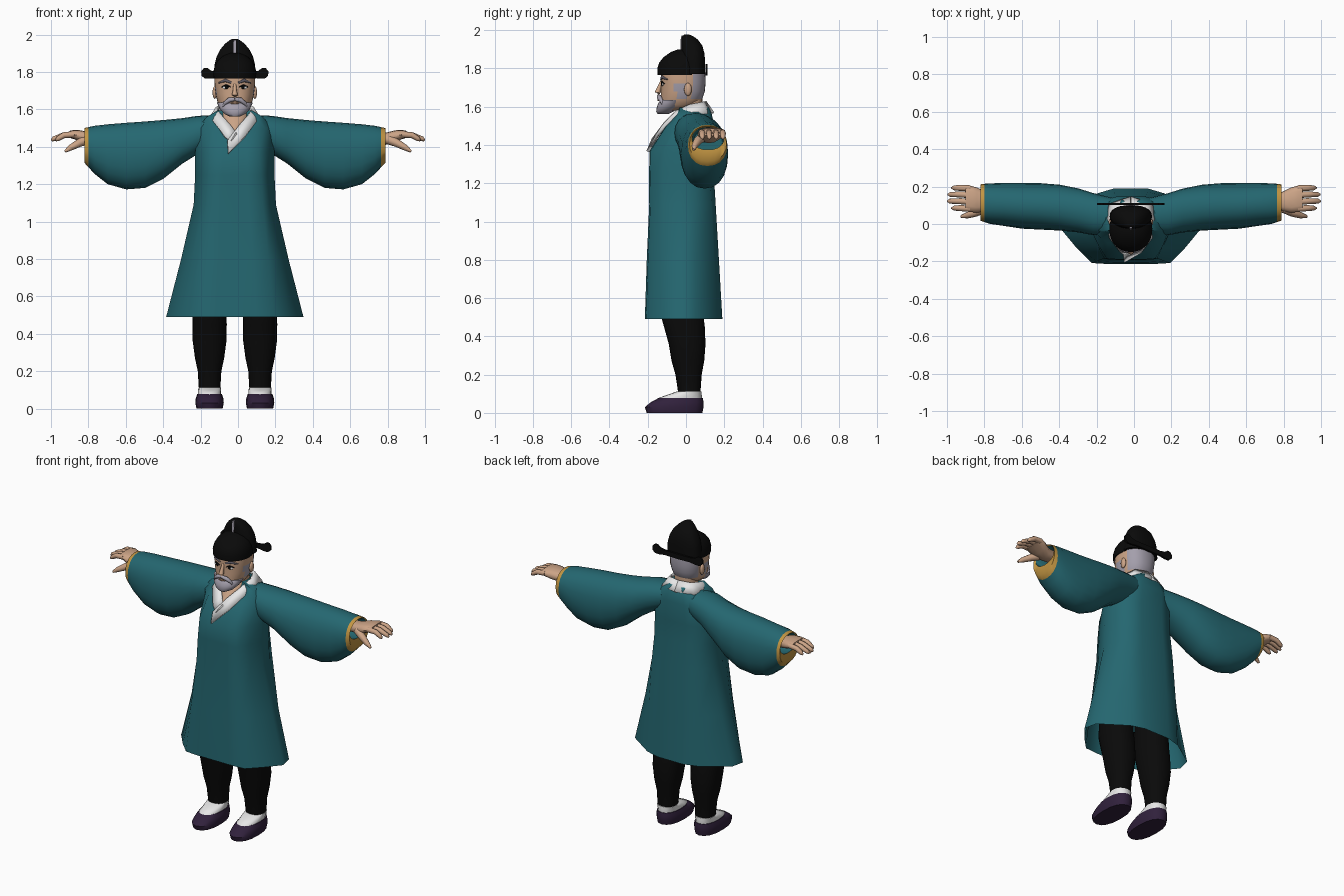
import bpy, bmesh, math
from mathutils import Vector

CX = -0.017  # middle of the body


def mat(name, r, g, b):
    m = bpy.data.materials.new(name)
    m.diffuse_color = (r, g, b, 1)
    return m


TEAL = mat("teal cloth", 0.018, 0.135, 0.163)
BLACK = mat("black cloth", 0.003, 0.003, 0.003)
WHITE = mat("white cloth", 0.8, 0.8, 0.8)
SKIN = mat("skin", 0.6, 0.37, 0.24)
GRAY = mat("gray hair", 0.37, 0.345, 0.41)
PURPLE = mat("purple leather", 0.03, 0.015, 0.045)
GOLD = mat("gold trim", 0.54, 0.3, 0.055)
BROW = mat("dark gray", 0.11, 0.1, 0.125)


def finish(name, bm, mats, rule=None, angle=50):
    bmesh.ops.recalc_face_normals(bm, faces=bm.faces)
    if rule:
        for f in bm.faces:
            f.material_index = rule(f.calc_center_median())
    me = bpy.data.meshes.new(name)
    bm.to_mesh(me)
    bm.free()
    for m in mats:
        me.materials.append(m)
    ob = bpy.data.objects.new(name, me)
    bpy.context.collection.objects.link(ob)
    bpy.context.view_layer.objects.active = ob
    ob.select_set(True)
    bpy.ops.object.shade_smooth_by_angle(angle=math.radians(angle))
    ob.select_set(False)
    return ob


def loft(name, rings, mats, rule=None, caps=(True, True), closed=True, angle=50):
    bm = bmesh.new()
    vs = [[bm.verts.new(p) for p in r] for r in rings]
    n = len(rings[0])
    for a, b in zip(vs, vs[1:]):
        for i in range(n if closed else n - 1):
            j = (i + 1) % n
            bm.faces.new((a[i], a[j], b[j], b[i]))
    if closed and caps[0]:
        bm.faces.new(vs[0])
    if closed and caps[1]:
        bm.faces.new(vs[-1])
    return finish(name, bm, mats, rule, angle)


def oval(u0, u1, v0, v1, n=20, p=2.3):
    """Rounded section between two ranges."""
    out = []
    for i in range(n):
        t = 2 * math.pi * i / n
        c, s = math.cos(t), math.sin(t)
        out.append(((u0 + u1) / 2 + (u1 - u0) / 2 * math.copysign(abs(c) ** (2 / p), c),
                    (v0 + v1) / 2 + (v1 - v0) / 2 * math.copysign(abs(s) ** (2 / p), s)))
    return out


def stack(name, rows, mats, x=CX, n=20, p=2.3, **kw):
    """Loft upward from rows of (z, half width, y front, y back)."""
    return loft(name, [[(a, b, z) for a, b in oval(x - w, x + w, y0, y1, n, p)]
                       for z, w, y0, y1 in rows], mats, **kw)


def tube(name, pts, radii, m, n=8):
    pts = [Vector(p) for p in pts]
    rings = []
    for i, p in enumerate(pts):
        d = pts[min(i + 1, len(pts) - 1)] - pts[max(i - 1, 0)]
        q = d.to_track_quat('Z', 'Y')
        rings.append([p + q @ Vector((math.cos(t) * radii[i], math.sin(t) * radii[i], 0))
                      for t in (2 * math.pi * k / n for k in range(n))])
    return loft(name, rings, [m], angle=70)


def ball(name, c, r, m):
    bm = bmesh.new()
    bmesh.ops.create_uvsphere(bm, u_segments=12, v_segments=8, radius=1)
    for v in bm.verts:
        v.co = Vector(c) + Vector(v.co[k] * r[k] for k in range(3))
    return finish(name, bm, [m])


# Robe: (z, side width, front width, back width, y front, y back)
robe = []
for z, sw, fw, bw, y0, y1 in [
        (0.49, 0.367, 0.21, 0.15, -0.215, 0.19), (0.80, 0.287, 0.18, 0.15, -0.205, 0.172),
        (1.09, 0.22, 0.15, 0.14, -0.192, 0.155), (1.25, 0.212, 0.14, 0.13, -0.193, 0.145),
        (1.37, 0.212, 0.13, 0.13, -0.19, 0.14), (1.50, 0.20, 0.12, 0.12, -0.105, 0.148),
        (1.56, 0.15, 0.08, 0.09, -0.045, 0.135), (1.595, 0.09, 0.05, 0.06, -0.01, 0.12)]:
    half = [(fw * 0.5, y0), (fw, y0 * 0.97), ((fw + sw) / 2, (y0 - 0.045) / 2), (sw, -0.035),
            (sw * 0.95, 0.05), (bw * 1.2, y1 * 0.86), (bw * 0.6, y1)]
    robe.append([(CX + a, b, z) for a, b in half] + [(CX - a, b, z) for a, b in reversed(half)])
loft("robe", robe, [TEAL], caps=(False, True), angle=60)

# Sleeves: (distance, z bottom, z top, y front, y back), then folded into the opening
sleeve = [(0.10, 1.41, 1.57, -0.05, 0.14), (0.20, 1.36, 1.565, -0.06, 0.165),
          (0.28, 1.31, 1.553, -0.045, 0.19), (0.38, 1.23, 1.543, -0.035, 0.21),
          (0.48, 1.18, 1.535, -0.03, 0.218), (0.58, 1.172, 1.528, -0.025, 0.22),
          (0.68, 1.20, 1.52, -0.01, 0.22), (0.75, 1.255, 1.512, 0.0, 0.217),
          (0.782, 1.29, 1.505, 0.01, 0.215), (0.805, 1.315, 1.50, 0.018, 0.212),
          (0.798, 1.375, 1.492, 0.032, 0.198), (0.70, 1.35, 1.48, 0.04, 0.19)]
for s, side in ((-1, "right"), (1, "left")):
    ob = loft(side + "_sleeve", [[(CX + s * d, a, b) for a, b in oval(y0, y1, z0, z1, 20, 2.2)]
                                 for d, z0, z1, y0, y1 in sleeve], [TEAL, GOLD], angle=60)
    for f in ob.data.polygons:  # gold cuff: last outer band and the folded lip
        f.material_index = int(8 * 20 <= f.index < 10 * 20)

    # Hand: palm, four fingers, thumb
    loft(side + "_palm", [[(s * d, a, b) for a, b in oval(y0, y1, z0, z1, 12, 2.5)]
                          for d, z0, z1, y0, y1 in [
        (0.71, 1.41, 1.47, 0.08, 0.16), (0.79, 1.41, 1.475, 0.07, 0.17),
        (0.84, 1.425, 1.488, 0.06, 0.195), (0.875, 1.44, 1.49, 0.065, 0.205),
        (0.90, 1.448, 1.485, 0.07, 0.205)]], [SKIN])
    for i, (y, tip) in enumerate([(0.082, 0.975), (0.119, 0.998), (0.155, 0.995), (0.19, 0.975)]):
        tube(f"{side}_finger_{i + 1}", [(s * 0.875, y, 1.466), (s * 0.93, y + 0.003, 1.462),
             (s * (tip - 0.012), y + 0.003, 1.442), (s * tip, y + 0.003, 1.433)],
             [0.017, 0.016, 0.013, 0.005], SKIN)
    tube(side + "_thumb", [(s * 0.80, 0.085, 1.44), (s * 0.85, 0.06, 1.42),
         (s * 0.895, 0.045, 1.395), (s * 0.925, 0.04, 1.375)], [0.026, 0.022, 0.016, 0.007], SKIN)

    # Leg, sock and shoe
    lx = CX + s * 0.135
    stack(side + "_leg", [(0.10, 0.057, -0.04, 0.075), (0.20, 0.063, -0.055, 0.082),
          (0.27, 0.078, -0.075, 0.095), (0.36, 0.09, -0.09, 0.102), (0.45, 0.092, -0.115, 0.098),
          (0.52, 0.09, -0.135, 0.09), (0.75, 0.085, -0.13, 0.08)], [BLACK], x=lx)
    stack(side + "_sock", [(0.04, 0.06, -0.16, 0.08), (0.078, 0.062, -0.145, 0.084),
          (0.097, 0.061, -0.09, 0.082), (0.113, 0.06, -0.045, 0.08)], [WHITE], x=lx, n=16)
    stack(side + "_shoe", [(0.0, 0.07, -0.205, 0.085), (0.03, 0.076, -0.215, 0.092),
          (0.055, 0.074, -0.185, 0.092), (0.077, 0.066, -0.145, 0.088)], [PURPLE], x=lx, n=16)

    # Collar band: pairs of inner and outer edge points from the nape to the chest
    band = [((0, .10, 1.625), (0, .142, 1.565)), ((.075, .08, 1.62), (.112, .105, 1.56)),
            ((.095, .02, 1.608), (.128, .03, 1.555)), ((.075, -.05, 1.575), (.112, -.07, 1.53)),
            ((.02, -.112, 1.51), (.055, -.148, 1.455)), ((-.04, -.172, 1.43), (-.035, -.2, 1.365))]
    if s < 0:  # the under side stops beneath the crossing
        band[-1] = ((-.012, -.14, 1.465), (.02, -.168, 1.425))
    ob = loft(side + "_collar", [[(CX + s * p[0], p[1], p[2]) for p in pr] for pr in band],
              [WHITE], closed=False, angle=60)
    sol = ob.modifiers.new("thickness", 'SOLIDIFY')
    sol.thickness, sol.offset = 0.016, 0

    # Ears, eyes, brows, moustache
    ball(side + "_ear", (CX + s * 0.107, 0.01, 1.69), (0.012, 0.02, 0.034), SKIN)
    ball(side + "_eye", (CX + s * 0.046, -0.121, 1.717), (0.02, 0.006, 0.009), WHITE)
    ball(side + "_pupil", (CX + s * 0.044, -0.125, 1.717), (0.01, 0.005, 0.009), BLACK)
    tube(side + "_lash", [(CX + s * x, y, z) for x, y, z in
         [(.022, -.128, 1.72), (.046, -.126, 1.729), (.07, -.113, 1.72)]], [.003, .005, .003], BLACK)
    tube(side + "_brow", [(CX + s * x, y, z) for x, y, z in
         [(.018, -.129, 1.742), (.05, -.124, 1.755), (.085, -.096, 1.742)]], [.006, .009, .004], BROW)
    tube(side + "_moustache", [(CX + s * x, y, z) for x, y, z in
         [(.0, -.142, 1.655), (.03, -.14, 1.65), (.055, -.13, 1.632), (.065, -.122, 1.612)]],
         [.01, .013, .01, .004], GRAY)


# Head: hair behind the ears, whiskers in front of them
def head_rule(c):
    if c.y > 0.025 and c.z > 1.64:
        return 1
    if abs(c.x - CX) > 0.085 and -0.055 < c.y < 0.0 and c.z < 1.72:
        return 1
    return 0


stack("head", [(1.58, 0.05, -0.125, 0.0), (1.61, 0.078, -0.132, 0.06), (1.64, 0.093, -0.132, 0.085),
      (1.68, 0.102, -0.131, 0.098), (1.72, 0.107, -0.131, 0.102), (1.75, 0.109, -0.132, 0.102),
      (1.79, 0.109, -0.13, 0.10)], [SKIN, GRAY], n=32, rule=head_rule)
stack("beard", [(1.562, 0.028, -0.148, -0.09), (1.575, 0.055, -0.156, -0.065),
      (1.60, 0.08, -0.152, -0.03), (1.622, 0.09, -0.143, -0.015), (1.636, 0.096, -0.128, -0.015)],
      [GRAY], n=24, p=2.1)
tube("lower_lip", [(CX - .022, -.139, 1.633), (CX, -.144, 1.634), (CX + .022, -.139, 1.633)],
     [.003, .006, .003], SKIN)
tube("nose", [(CX, -.125, 1.735), (CX, -.14, 1.70), (CX, -.148, 1.675), (CX, -.142, 1.664)],
     [.008, .011, .016, .008], SKIN)
stack("neck", [(1.46, 0.02, -0.145, -0.02), (1.51, 0.05, -0.112, 0.04), (1.55, 0.075, -0.08, 0.07),
      (1.58, 0.075, -0.052, 0.085), (1.61, 0.068, -0.04, 0.085), (1.67, 0.068, -0.04, 0.085)], [SKIN])

# Hat: low front dome, tall back crown, two flat wings
stack("hat_front", [(1.766, 0.114, -0.148, 0.098), (1.80, 0.115, -0.15, 0.098),
      (1.83, 0.108, -0.14, 0.09), (1.858, 0.094, -0.118, 0.08), (1.885, 0.065, -0.08, 0.06),
      (1.90, 0.03, -0.04, 0.04)], [BLACK], n=28, p=2.1, angle=60)
stack("hat_crown", [(1.77, 0.113, -0.02, 0.10), (1.84, 0.108, -0.022, 0.10), (1.88, 0.098, -0.024, 0.096),
      (1.92, 0.078, -0.025, 0.085), (1.95, 0.053, -0.024, 0.062), (1.968, 0.03, -0.02, 0.038),
      (1.977, 0.012, -0.01, 0.016)], [BLACK], n=28, p=2.4, angle=60)
stack("hat_stripe", [(1.895, 0.007, -0.029, -0.022), (1.95, 0.007, -0.028, -0.02),
      (1.972, 0.006, -0.024, -0.015)], [GRAY], n=8, p=6)
outline = [(0, 1.768), (.09, 1.77), (.13, 1.764), (.16, 1.764), (.178, 1.78), (.18, 1.803),
           (.166, 1.82), (.148, 1.822), (.125, 1.806), (.09, 1.80), (0, 1.80)]
for s, side in ((-1, "right"), (1, "left")):
    loft(side + "_hat_wing", [[(CX + s * a, y, z) for a, z in outline] for y in (0.101, 0.113)],
         [BLACK], angle=30)
